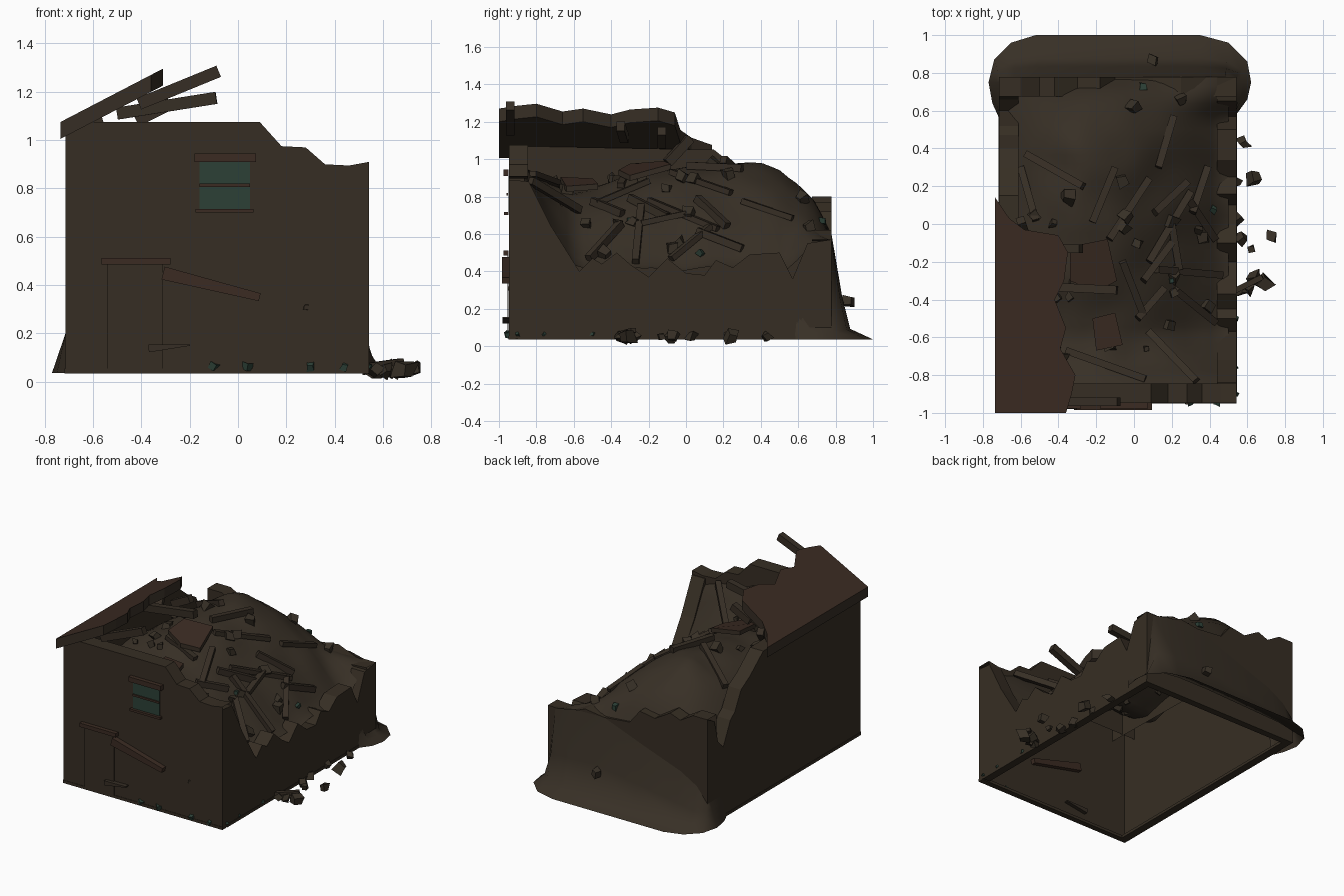
import bpy, bmesh, math, random
from mathutils import Vector, Matrix, noise

random.seed(7)
cube = bpy.data.objects.get("Cube")
if cube:
    bpy.data.objects.remove(cube, do_unlink=True)


def material(name, r, g, b):
    m = bpy.data.materials.new(name)
    m.use_nodes = True
    m.diffuse_color = (r, g, b, 1)
    m.node_tree.nodes["Principled BSDF"].inputs["Base Color"].default_value = (r, g, b, 1)
    return m


PLASTER = material("plaster", .037, .027, .017)
EARTH = material("earth", .039, .029, .019)
ROOF = material("roof_brown", .043, .024, .016)
WOOD = material("old_wood", .037, .027, .018)
STONE = material("stone", .038, .029, .019)
GLASS = material("dull_glass", .025, .051, .037)


def finish(name, bm, mat, smooth=False, fix=True):
    if fix:
        bmesh.ops.recalc_face_normals(bm, faces=bm.faces)
    mesh = bpy.data.meshes.new(name)
    bm.to_mesh(mesh)
    bm.free()
    mesh.materials.append(mat)
    mesh.polygons.foreach_set("use_smooth", [smooth] * len(mesh.polygons))
    ob = bpy.data.objects.new(name, mesh)
    bpy.context.collection.objects.link(ob)
    return ob


def interp(points, t):
    for (a, va), (b, vb) in zip(points, points[1:]):
        if t <= b:
            k = max(0, (t - a) / (b - a))
            return va + (vb - va) * k
    return points[-1][1]


def box(name, x, y, z, mat):
    bm = bmesh.new()
    size = [r[1] - r[0] for r in (x, y, z)]
    mid = [sum(r) / 2 for r in (x, y, z)]
    bmesh.ops.create_cube(bm, size=1, matrix=Matrix.Translation(mid) @ Matrix.Diagonal((*size, 1)))
    return finish(name, bm, mat)


def beam(name, a, b, w, h, mat, taper=1):
    a, b = Vector(a), Vector(b)
    bm = bmesh.new()
    bmesh.ops.create_cube(bm, size=1)
    for v in bm.verts:
        k = taper if v.co.x > 0 else 1
        v.co = Vector((v.co.x * (b - a).length, v.co.y * w, v.co.z * h * k))
    rot = (b - a).to_track_quat('X', 'Z').to_matrix().to_4x4()
    bm.transform(Matrix.Translation((a + b) / 2) @ rot)
    return finish(name, bm, mat)


def rock(name, p, size, mat):
    bm = bmesh.new()
    bmesh.ops.create_cube(bm, size=size)
    for v in bm.verts:
        v.co *= random.uniform(.55, 1.2)
    spin = Matrix.Rotation(random.uniform(0, 6), 4, Vector((random.random(), random.random(), 1)))
    bm.transform(Matrix.Translation(p) @ spin)
    low = min(v.co.z for v in bm.verts)
    if low < 0:
        bmesh.ops.translate(bm, verts=bm.verts, vec=(0, 0, -low))
    return finish(name, bm, mat)


def slab(name, points, thick):
    """Plate with a painted top and bare wooden sides."""
    bm = bmesh.new()
    up = bmesh.ops.extrude_face_region(bm, geom=[bm.faces.new([bm.verts.new(p) for p in points])])
    bmesh.ops.translate(bm, vec=(0, 0, thick), verts=[g for g in up["geom"] if isinstance(g, bmesh.types.BMVert)])
    ob = finish(name, bm, ROOF)
    ob.data.materials.append(WOOD)
    for p in ob.data.polygons:
        p.material_index = 0 if p.normal.z > .5 else 1


# Walls: outer sheet, ragged thick top and a short inner face
X0, X1, Y0, Y1, BASE, THICK = -.714, .542, -.947, .778, .04, .103


def wall(name, profile, place):
    bm = bmesh.new()
    rows = []
    for u, z in profile:
        inner = max(.25, z - .3)
        rows.append([bm.verts.new(place(u, d, h)) for d, h in
                     ((0, BASE), (0, z), (THICK, z), (THICK, inner))])
    for a, b in zip(rows, rows[1:]):
        for i in range(3):
            bm.faces.new((a[i], b[i], b[i + 1], a[i + 1]))
    return finish(name, bm, PLASTER)


wall("front_wall", [(X0, 1.075), (.09, 1.075), (.18, .975), (.28, .97), (.36, .9), (.46, .895), (X1, .91)],
     lambda u, d, h: (u, Y0 + d, h))
wall("left_side_wall", [(Y0, 1.07), (.15, 1.05), (.3, .93), (.4, .87), (.47, .74), (.52, .7), (.6, .54),
                        (.66, .6), (.7, .76), (Y1, .8)],
     lambda u, d, h: (X0 + d, u, h))
wall("broken_side_wall", [(Y0, .89), (-.84, .88), (-.72, .64), (-.57, .4), (-.5, .47), (-.45, .44), (-.37, .5),
                          (-.29, .43), (-.2, .37), (-.1, .47), (0, .39), (.1, .38), (.16, .46), (.25, .42),
                          (.34, .49), (.5, .5), (.57, .36), (.65, .55), (Y1, .57)],
     lambda u, d, h: (X1 - d, u, h))
wall("back_wall", [(X0, .8), (-.6, .8), (-.5, .74), (-.42, .77), (-.3, .7), (-.18, .72), (-.1, .62), (.1, .6),
                   (.25, .62), (.4, .56), (X1, .57)],
     lambda u, d, h: (u, Y1 - d, h))

# Footing under the walls
for n, x, y in (("front", (X0, X1), (Y0 - .003, -.91)), ("back", (X0, X1), (.73, Y1)),
                ("left", (X0 - .003, -.66), (Y0, Y1)), ("right", (.49, X1 + .003), (-.9, Y1))):
    box(n + "_footing", x, y, (.035, .055), PLASTER)

# Earth heaped inside the walls: crest height and height along the broken side
RIDGE = [(-.85, .96), (-.74, .87), (-.6, .83), (-.4, .88), (-.2, .93), (.1, .97), (.4, .98), (.5, .95), (.6, .87),
         (.7, .76), (.78, .58)]
RIM = [(-.85, .87), (-.72, .61), (-.58, .41), (.55, .42), (.66, .52), (.78, .56)]


def ground(x, y):
    t = min(1, max(0, (.47 - x) / .8))
    rim = interp(RIM, y)
    h = rim + (interp(RIDGE, y) - rim) * math.sin(t * math.pi / 2)
    if x < -.25:
        h -= (x + .25) ** 2 * 1.9 * min(1, max(.1, y + .5))
    return h + .025 * noise.noise(Vector((x * 5, y * 5, 2)))


bm = bmesh.new()
bmesh.ops.create_grid(bm, x_segments=26, y_segments=36, size=.5)
for v in bm.verts:
    x, y = -.09 + v.co.x * 1.18, -.045 + v.co.y * 1.64
    v.co = Vector((x, y, ground(x, y)))
finish("inner_earth", bm, EARTH, True, False)

# Earth banked against the outside of the back wall
FOOT = [(X0, .56), (-.75, .64), (-.77, .75), (-.74, .87), (-.65, .96), (-.52, 1), (-.2, 1), (.1, 1), (.35, 1),
        (.5, .96), (.6, .86), (.62, .75), (.6, .66), (X1, .58)]
CREST = [(-.71, .2), (-.64, .3), (-.5, .38), (-.33, .41), (-.14, .52), (.1, .6), (.23, .62), (.49, .56),
         (.54, .1)]
bm = bmesh.new()
rows = []
for x, y in FOOT:
    qx = min(X1, max(X0, x * .97))
    top = Vector((qx, min(y, Y1), interp(CREST, qx)))
    foot = Vector((x, y, .036))
    row = [foot]
    for k, f in ((.55, .1), (.75, .42), (1, 1)):
        p = foot.lerp(top, k)
        if y > .9:
            p.z = foot.z + (top.z - foot.z) * f
        row.append(p)
    rows.append([bm.verts.new(p) for p in row])
for a, b in zip(rows, rows[1:]):
    for i in range(3):
        bm.faces.new((a[i], a[i + 1], b[i + 1], b[i]))
finish("back_bank", bm, EARTH, True)

# Remaining sloped piece of roof with a torn edge
EDGE = [(-.735, -1), (-.36, -1), (-.33, -.9), (-.31, -.8), (-.39, -.66), (-.36, -.55), (-.42, -.4), (-.37, -.3),
        (-.35, -.15), (-.4, -.06), (-.58, -.03), (-.66, .03), (-.735, .14)]
slab("roof_slab", [(x, y, 1.005 + (x + .735) * .52) for x, y in EDGE], .07)

# Rafters sticking out of the roof
for a, b in (((-.41, -.94, 1.15), (-.08, -.94, 1.285)), ((-.5, -.33, 1.11), (-.09, -.35, 1.175)),
             ((-.42, -.13, 1.08), (-.28, -.13, 1.15)), ((-.56, -.1, .98), (-.6, .02, 1.11))):
    beam("rafter", a, b, .045, .05, WOOD)

# Door, window and boards on the front
IN = Y0 - .001
box("door_panel", (-.54, -.31), (Y0 - .008, IN), (.055, .485), PLASTER)
box("door_lintel", (-.565, -.28), (Y0 - .03, IN), (.485, .512), ROOF)
box("window_glass", (-.16, .05), (Y0 - .006, IN), (.71, .915), GLASS)
box("window_lintel", (-.18, .075), (Y0 - .03, IN), (.91, .945), ROOF)
box("window_sill", (-.175, .065), (Y0 - .025, IN), (.7, .716), ROOF)
box("window_rail", (-.16, .05), (Y0 - .014, IN), (.806, .82), ROOF)
beam("leaning_board", (-.31, -.95, .45), (.09, -.95, .35), .07, .055, ROOF, .6)
beam("low_board", (-.2, -.95, .153), (-.37, -.95, .138), .06, .008, WOOD, 4)
rock("front_chip", (.28, -.945, .31), .025, WOOD)

# Broken planks strewn over the earth: start and end in plan
PLANKS = [(.13, .3, .21, .57), (.11, .06, .28, .22), (.08, -.2, .3, .17), (-.22, .01, -.1, .3), (-.13, -.08, .08, .24),
          (.12, -.24, .46, -.27), (-.36, -.67, .06, -.82), (.08, -.57, .33, -.83), (-.06, -.2, .05, -.48),
          (.22, -.35, .43, -.52), (-.34, -.31, -.09, -.35), (-.57, .37, -.27, .2), (.29, .13, .43, -.08),
          (.05, -.3, .2, -.1), (.2, .0, .24, -.24), (.31, .06, .39, .3), (-.6, .3, -.52, .02),
          (.02, -.5, .16, -.34)]
for i, (ax, ay, bx, by) in enumerate(PLANKS):
    za, zb = ground(ax, ay), ground(bx, by)
    lift = max(.02, ground((ax + bx) / 2, (ay + by) / 2) - (za + zb) / 2)
    beam("loose_plank", (ax, ay, za + lift), (bx, by, zb + lift), .038, .03 + .01 * (i % 2), WOOD)

# Fallen roof plates resting on the heap
for pts in ([(-.34, -.12), (-.14, -.08), (-.09, -.3), (-.2, -.36), (-.34, -.3)],
            [(-.22, -.5), (-.1, -.47), (-.06, -.64), (-.2, -.67)]):
    slab("fallen_roof_plate", [(x, y, ground(x, y) + .03) for x, y in pts], .03)

# Stones and glass shards on the heap
for i in range(28):
    x, y = random.uniform(-.55, .42), random.uniform(-.75, .68)
    rock("heap_stone", (x, y, ground(x, y) + .01), random.uniform(.035, .065), STONE)
for x, y in ((.42, .08), (.05, .73), (.2, -.3)):
    rock("glass_shard", (x, y, ground(x, y) + .015), .035, GLASS)
rock("bank_stone", (.1, .87, .24), .05, STONE)

# Glass shards along the foot of the walls
for x, y, s in ((-.1, Y0, .03), (.04, Y0, .03), (.3, Y0, .03), (.44, Y0, .03),
                (X1, -.9, .02), (X1, -.76, .02), (X1, -.5, .02)):
    rock("ground_shard", (x, y, .064), s, GLASS)

# Stones fallen outside the broken wall
for x, y, s in ((.58, .43, .05), (.64, .25, .07), (.54, .03, .05), (.57, -.08, .06), (.73, -.07, .05),
                (.62, -.13, .035), (.57, -.35, .05), (.69, -.32, .07), (.64, -.29, .06), (.55, .22, .04),
                (.61, -.34, .05)):
    rock("fallen_stone", (x, y, .05), s, STONE)
beam("fallen_board", (.5, -.37, .06), (.68, -.28, .085), .03, .025, WOOD)
